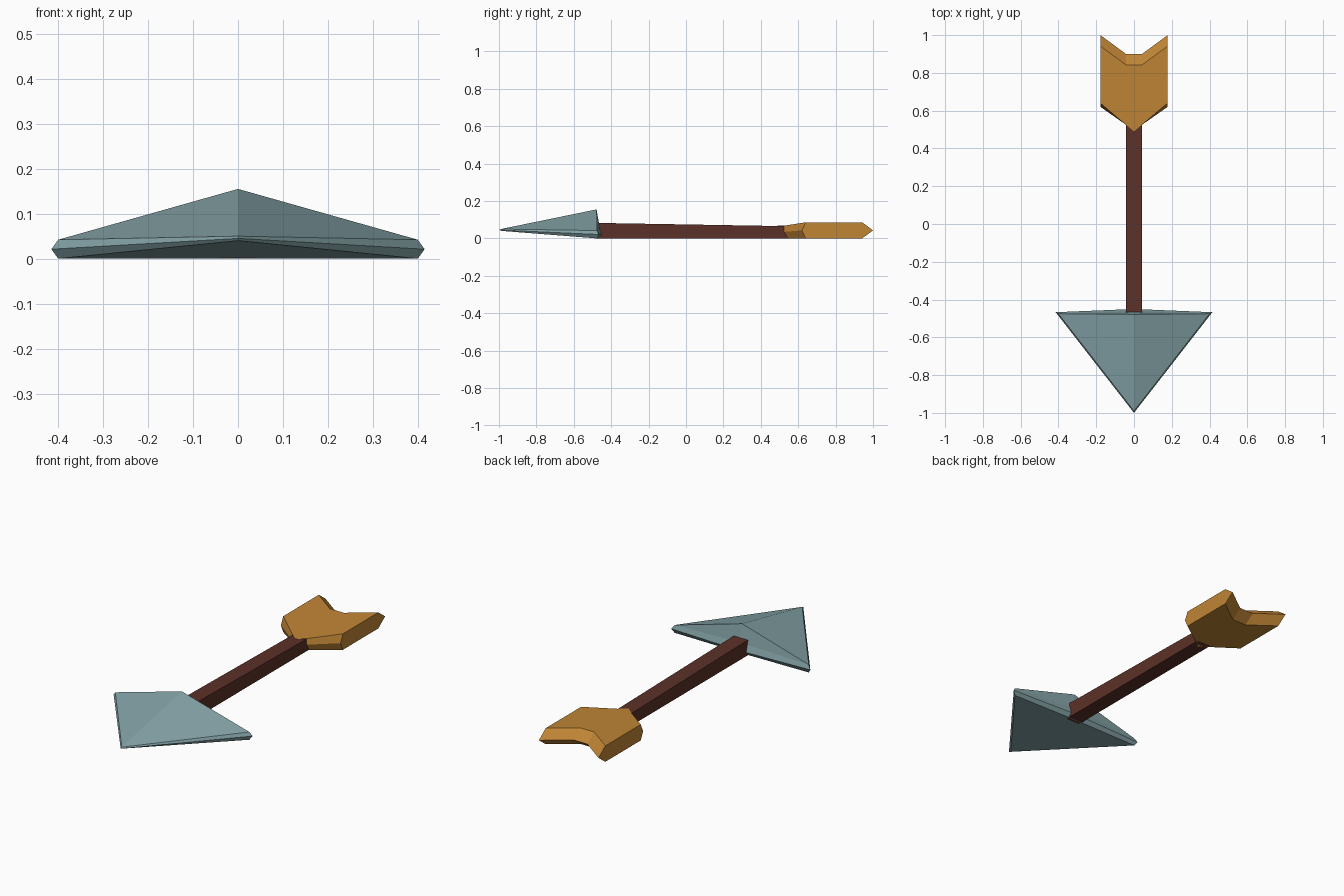
import bpy

cube = bpy.data.objects.get("Cube")
if cube:
    bpy.data.objects.remove(cube, do_unlink=True)


def material(name, color):
    m = bpy.data.materials.new(name)
    m.use_nodes = True
    m.diffuse_color = (*color, 1)
    m.node_tree.nodes["Principled BSDF"].inputs["Base Color"].default_value = (*color, 1)
    return m


def mirrored_ring(half, close):
    """Complete a half outline (x >= 0, from the front centre to the back)."""
    other = [(-x, y, z) for x, y, z in reversed(half) if x > 0]
    return half + other if close else half


def loft(name, rings, mat, peak=None):
    """Stack matching rings bottom to top; end in a cap or a peak on the y-z plane."""
    verts = [p for ring in rings for p in ring]
    n = len(rings[0])
    faces = [tuple(reversed(range(n)))]
    for r in range(len(rings) - 1):
        for i in range(n):
            j = (i + 1) % n
            a, b = r * n, (r + 1) * n
            faces.append((a + i, a + j, b + j, b + i))
    last = (len(rings) - 1) * n
    if peak:
        verts.append(peak)
        faces += [(last + i, last + (i + 1) % n, len(verts) - 1) for i in range(n)]
    else:
        faces.append(tuple(range(last, last + n)))
    mesh = bpy.data.meshes.new(name)
    mesh.from_pydata(verts, [], faces)
    mesh.materials.append(mat)
    mesh.update()
    obj = bpy.data.objects.new(name, mesh)
    bpy.context.collection.objects.link(obj)
    return obj


steel = material("blue grey steel", (0.235, 0.37, 0.39))
wood = material("dark brown wood", (0.105, 0.031, 0.021))
feather = material("amber feather", (0.53, 0.235, 0.036))

# Arrowhead: thin bevelled triangle rising to a ridge point at its back
head_rings = [
    mirrored_ring([(0, -0.985, 0.04), (0.40, -0.475, 0.0), (0, -0.47, 0.0)], True),
    mirrored_ring([(0, -1.0, 0.045), (0.415, -0.467, 0.021), (0, -0.45, 0.021)], True),
    mirrored_ring([(0, -0.99, 0.05), (0.40, -0.475, 0.042), (0, -0.462, 0.06)], True),
]
loft("arrowhead", head_rings, steel, peak=(0, -0.478, 0.155))

# Shaft: square bar that gets lower toward the feathers
w = 0.042
shaft_rings = [
    [(-w, -0.49, 0), (w, -0.49, 0), (w, 0.56, 0), (-w, 0.56, 0)],
    [(-w, -0.49, 0.083), (w, -0.49, 0.083), (w, 0.56, 0.065), (-w, 0.56, 0.065)],
]
loft("shaft", shaft_rings, wood)


# Feathers: chevron block with bevelled front and back edges
def feather_ring(z, z_front, front, back):
    return mirrored_ring([
        (0, 0.49 + front, z_front),
        (w, 0.525 + front, z_front),
        (0.178, 0.62 + front, z),
        (0.178, 1.0 - back, z),
        (w, 0.90 - back, z),
    ], True)


loft("feathers", [
    feather_ring(0.0, 0.0, 0.02, 0.058),
    feather_ring(0.043, 0.035, 0.0, 0.0),
    feather_ring(0.086, 0.068, 0.0, 0.058),
], feather)
for v in bpy.data.objects["feathers"].data.vertices:
    # Set the upper front corners of the wings back from the edge
    if v.co.z > 0.08 and v.co.y < 0.7:
        v.co.y += 0.02
